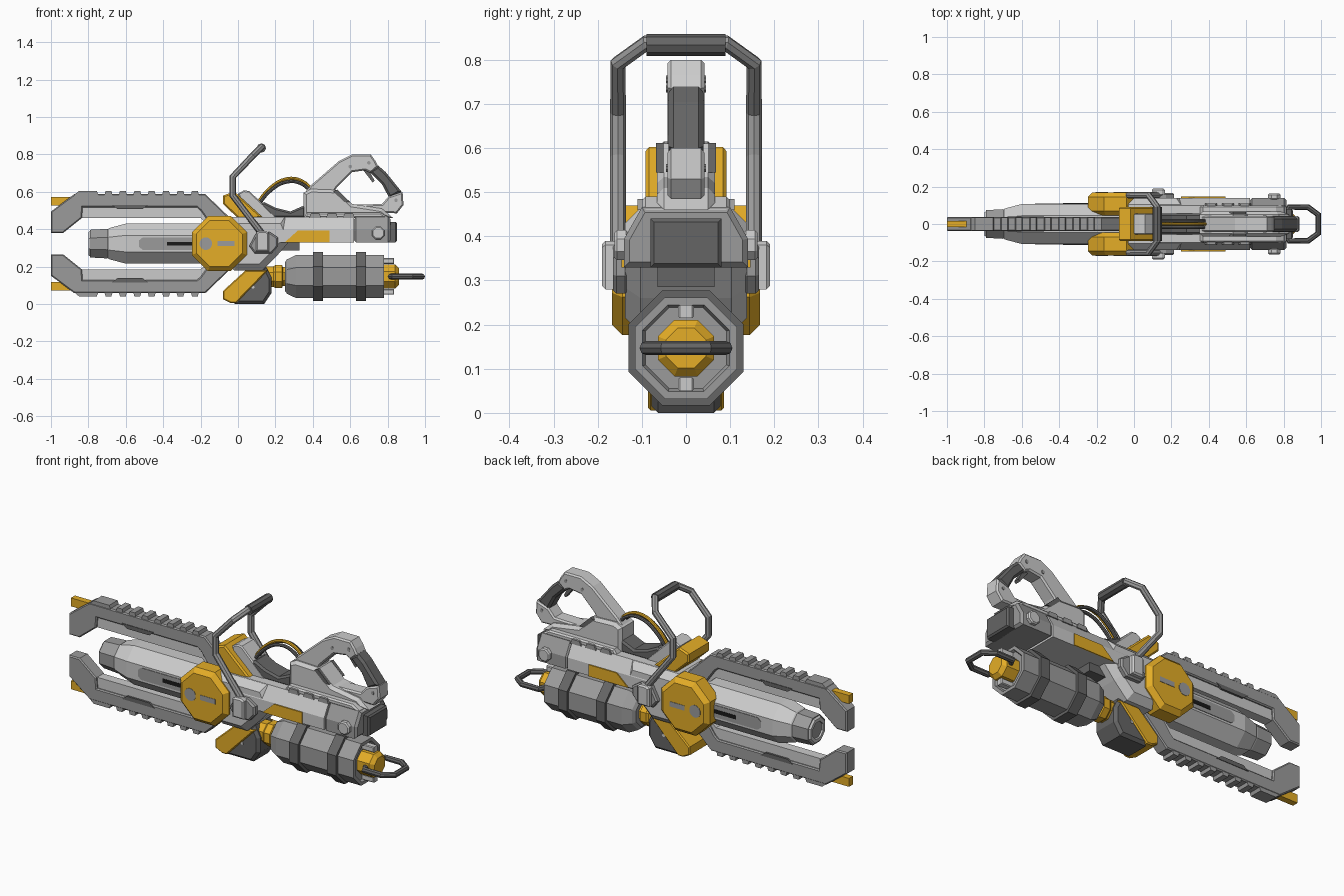
import bpy, bmesh
from math import pi, cos, sin
from mathutils import Vector

if "Cube" in bpy.data.objects:
    bpy.data.objects.remove(bpy.data.objects["Cube"])

def material(name, rgb):
    m = bpy.data.materials.new(name)
    m.diffuse_color = (*rgb, 1)
    m.use_nodes = True
    m.node_tree.nodes["Principled BSDF"].inputs["Base Color"].default_value = m.diffuse_color
    return m

ORANGE = material("orange_paint", (0.78, 0.42, 0.02))
DARK = material("dark_metal", (0.13, 0.13, 0.13))
MID = material("mid_metal", (0.33, 0.33, 0.33))
BLACK = material("black", (0.01, 0.01, 0.01))
CZ = 0.323  # height of the barrel axis

def finish(name, bm, mat):
    bmesh.ops.recalc_face_normals(bm, faces=bm.faces)
    me = bpy.data.meshes.new(name)
    bm.to_mesh(me)
    bm.free()
    ob = bpy.data.objects.new(name, me)
    bpy.context.collection.objects.link(ob)
    if mat:
        me.materials.append(mat)
    return ob

def prism(name, pts, a, b, mat=None, c=0.0, axis='y'):
    """Extrude an xz profile along y (or a yz profile along x), chamfering both rims by c."""
    bm = bmesh.new()
    rings = []
    for d in (a, b):
        rings.append([bm.verts.new((u, d, v) if axis == 'y' else (d, u, v)) for u, v in pts])
        bm.faces.new(rings[-1])
    n = len(pts)
    for i in range(n):
        j = (i + 1) % n
        bm.faces.new((rings[0][i], rings[0][j], rings[1][j], rings[1][i]))
    bmesh.ops.recalc_face_normals(bm, faces=bm.faces)
    if c:
        rim = [e for e in bm.edges if any(e.verts[0] in r and e.verts[1] in r for r in rings)]
        bmesh.ops.bevel(bm, geom=rim, offset=c, segments=1, profile=0.5, affect='EDGES')
    return finish(name, bm, mat)

def sides(name, pts, a, b, mat=None, c=0.0):
    for s, side in ((-1, "front"), (1, "back")):
        prism(f"{name}_{side}", pts, s * a, s * b, mat, c)

def rect(x0, x1, z0, z1):
    return [(x0, z0), (x1, z0), (x1, z1), (x0, z1)]

def ngon(x, z, apothem, n=8):
    r = apothem / cos(pi / n)
    return [(x + r * cos(2 * pi * (i + .5) / n), z + r * sin(2 * pi * (i + .5) / n)) for i in range(n)]

def lathe(name, profile, z, mat=None, n=8):
    """Faceted solid round the x direction; profile holds (x, apothem)."""
    bm = bmesh.new()
    rings = [[bm.verts.new((x, u, v)) for u, v in ngon(0, z, r, n)] for x, r in profile]
    for p, q in zip(rings, rings[1:]):
        for i in range(n):
            j = (i + 1) % n
            bm.faces.new((p[i], p[j], q[j], q[i]))
    bm.faces.new(rings[0])
    bm.faces.new(rings[-1])
    return finish(name, bm, mat)

def tube(name, pts, r, mat=None, smooth=False, cyclic=False):
    cu = bpy.data.curves.new(name, 'CURVE')
    cu.dimensions = '3D'
    cu.bevel_depth, cu.bevel_resolution, cu.use_fill_caps = r, 2, True
    if smooth:
        sp = cu.splines.new('BEZIER')
        sp.bezier_points.add(len(pts) - 1)
        for p, co in zip(sp.bezier_points, pts):
            p.co, p.handle_left_type, p.handle_right_type = co, 'AUTO', 'AUTO'
        sp.resolution_u = 4
    else:
        sp = cu.splines.new('POLY')
        sp.points.add(len(pts) - 1)
        for p, co in zip(sp.points, pts):
            p.co = (*co, 1)
    sp.use_cyclic_u = cyclic
    tmp = bpy.data.objects.new(name + "_path", cu)
    bpy.context.collection.objects.link(tmp)
    me = bpy.data.meshes.new_from_object(tmp.evaluated_get(bpy.context.evaluated_depsgraph_get()))
    bpy.data.objects.remove(tmp)
    bm = bmesh.new()
    bm.from_mesh(me)
    for f in bm.faces:
        f.smooth = False
        f.material_index = 0
    return finish(name, bm, mat)

# Barrel with hollow muzzle and side slots
lathe("barrel", [(-.70, .04), (-.80, .045), (-.80, .062), (-.785, .073), (-.70, .073), (-.69, .083),
                 (-.60, .107), (-.05, .107)], CZ)
lathe("muzzle_collar", [(-.79, .074), (-.70, .079), (-.69, .074)], CZ, MID)
lathe("muzzle_bore", [(-.715, .044), (-.705, .044)], CZ, BLACK)
slot = [(-.51, .29), (-.2, .29), (-.2, .356), (-.51, .356), (-.53, .34), (-.53, .306)]
sides("barrel_slot", slot, .10, .110, MID)
sides("barrel_slit", rect(-.38, -.24, .312, .333), .10, .112, BLACK)

# Upper and lower prongs, mirrored about the barrel axis
for label, flip in (("upper", False), ("lower", True)):
    def m(pts):
        return [(x, 2 * CZ - z) if flip else (x, z) for x, z in pts]
    prism(f"{label}_prong", m([(-1, .38), (-1, .495), (-.875, .588), (-.175, .588), (0, .42), (-.1, .36),
          (-.2, .5), (-.22, .517), (-.83, .517), (-.835, .46), (-.935, .38)]), -.038, .038, MID, .006)
    prism(f"{label}_prong_inner_rail", m([(-.86, .53), (-.84, .46), (-.2, .46), (-.13, .4), (-.1, .5), (-.2, .53)]),
          -.026, .026)
    sides(f"{label}_prong_inset", m([(-.675, .53), (-.48, .53), (-.51, .508), (-.645, .508)]), .03, .041, DARK)
    prism(f"{label}_prong_tip", m(rect(-1, -.87, .527, .573)), -.017, .017, ORANGE)
    prism(f"{label}_prong_ridge", m([(-.88, .58), (-.85, .605), (-.755, .605), (-.745, .58)]), -.036, .036, MID)
    for i in range(7):
        x = -.715 + i * .077
        prism(f"{label}_prong_tooth_{i}", m([(x, .58), (x + .007, .605), (x + .038, .605), (x + .045, .58)]),
              -.036, .036, MID)

# Orange side discs
sides("side_disc", ngon(-.1, CZ, .147), .045, .168, ORANGE, .024)
sides("disc_bolt", ngon(-.172, CZ, .033, 12), .15, .170, MID)
sides("disc_slot", rect(-.11, -.02, .31, .337), .15, .170, MID)

# Central hub and receiver
prism("hub", [(-.08, .42), (-.03, .465), (.25, .465), (.28, .4), (.27, .33), (.21, .26), (.13, .18),
              (-.02, .18), (-.1, .26)], -.138, .138, None, .035)
body = [(-.14, .33), (.14, .33), (.14, .395), (.1, .466), (-.1, .466), (-.14, .395)]
prism("receiver", body, .1, .62, None, 0, 'x')
prism("receiver_rear", body, .62, .815, MID, .012, 'x')
prism("receiver_end_block", [(-.08, .33), (.08, .33), (.08, .44), (-.08, .44)], .79, .85, DARK, .008, 'x')
prism("under_rail", rect(.2, .33, .285, .335), -.065, .065, DARK)
sides("receiver_flash", [(.25, .33), (.49, .33), (.49, .393), (.32, .393)], .12, .146, ORANGE)
sides("rear_bolt", ngon(.75, .38, .034), .13, .162, None, .006)

# Orange cowls above and below the hub
prism("top_cowl", [(-.08, .58), (-.02, .602), (.13, .465), (.02, .44), (-.08, .535)], -.092, .092, ORANGE, .008)
prism("top_cowl_backing", [(0, .59), (.03, .607), (.06, .605), (.21, .46), (.05, .46)], -.056, .056, None, .006)
prism("bottom_cowl", [(-.08, .07), (.04, .18), (.16, .18), (-.01, .005), (-.04, .005), (-.08, .025)],
      -.086, .086, ORANGE, .006)
prism("bottom_cowl_backing", [(-.02, .0), (.14, 0), (.18, .06), (.18, .14), (.15, .2), (.05, .2)],
      -.078, .078, DARK, .015)
sides("bottom_rivet", ngon(.08, .09, .008), .07, .081)

# Gas canister with bands, neck, knob and pull loop
TZ = .147
lathe("canister_neck", [(.15, .055), (.19, .055), (.20, .062), (.235, .062), (.24, .05), (.27, .05)], TZ, ORANGE)
lathe("canister", [(.25, .075), (.262, .092), (.31, .115), (.78, .115), (.78, .098), (.765, .092)], TZ, MID)
for i, x in enumerate((.40, .63)):
    lathe(f"canister_band_{i}", [(x, .112), (x, .130), (x + .055, .130), (x + .055, .112)], TZ, DARK)
lathe("canister_knob", [(.76, .064), (.84, .064), (.86, .045)], TZ, ORANGE)
for i, z in enumerate((.215, .05)):
    prism(f"canister_lug_{i}", rect(.76, .835, z, z + .03), -.018, .018, None, .004)
half = [(.81, .045), (.83, .09), (.93, .09), (.985, .05)]
tube("pull_loop", [(x, y, TZ) for x, y in half] + [(x, -y, TZ) for x, y in reversed(half)], .016, DARK, cyclic=True)

# Carry handle with pivots
sides("handle_pivot_plate", [(.06, .31), (.09, .27), (.18, .27), (.215, .31), (.215, .355), (.17, .385), (.1, .385)],
      .13, .165, MID, .008)
sides("handle_pivot_boss", [(.095, .28), (.165, .28), (.165, .38), (.15, .39), (.11, .39), (.095, .38)],
      .15, .19, None, .008)
half = [(.14, .154, .36), (-.028, .154, .58), (-.028, .154, .68), (.078, .154, .792), (.125, .09, .838)]
tube("carry_handle", half + [(x, -y, z) for x, y, z in reversed(half)], .018, MID)
tube("carry_handle_grip", [(.125, -.09, .834), (.125, .09, .834)], .025, DARK)

# Dark saddle and arched cables
prism("cable_saddle", [(.13, .46), (.11, .535), (.14, .545), (.2, .515), (.28, .495), (.36, .53), (.36, .46)],
      -.055, .055, DARK, .01)
arch = [(.1, .53), (.17, .615), (.26, .665), (.34, .655), (.41, .59)]
for i, (y, dz, mat) in enumerate(((-.018, -.012, DARK), (0, .004, ORANGE), (.018, -.006, DARK))):
    tube(f"cable_{i}", [(x, y, z + dz) for x, z in arch], .009, mat, smooth=True)

# Rear housing below the grip
prism("rear_housing", [(.35, .46), (.35, .595), (.39, .615), (.53, .61), (.61, .535), (.77, .51), (.83, .46)],
      -.066, .066, None, .016)
prism("rear_housing_base", [(.35, .46), (.37, .49), (.76, .49), (.81, .46)], -.1, .1, None, .008)
for i, x in enumerate((.38, .47, .56)):
    sides(f"housing_clip_{i}", [(x, .46), (x + .01, .485), (x + .055, .485), (x + .065, .46)], .08, .11, MID)
sides("housing_notch", [(.53, .612), (.6, .545), (.57, .545), (.51, .6)], .05, .068, DARK)

# Rear grip frame and dark grip
prism("grip_frame", [(.36, .6), (.39, .635), (.54, .765), (.61, .8), (.71, .8), (.735, .765), (.75, .735),
      (.71, .70), (.68, .715), (.61, .705), (.53, .625), (.5, .58)], -.042, .042, None, .008)
prism("grip", [(.70, .71), (.75, .74), (.79, .705), (.875, .6), (.81, .565), (.77, .64), (.735, .675)],
      -.04, .04, DARK, .012)
prism("grip_foot", [(.60, .53), (.77, .535), (.805, .575), (.88, .60), (.885, .53), (.85, .485), (.7, .49)],
      -.042, .042, None, .008)
prism("trigger", [(.70, .715), (.73, .66), (.72, .65), (.67, .715)], -.015, .015, DARK)
for i, (x, z) in enumerate(((.60, .735), (.70, .755), (.845, .555))):
    sides(f"grip_rivet_{i}", ngon(x, z, .009), .035, .045, MID)
